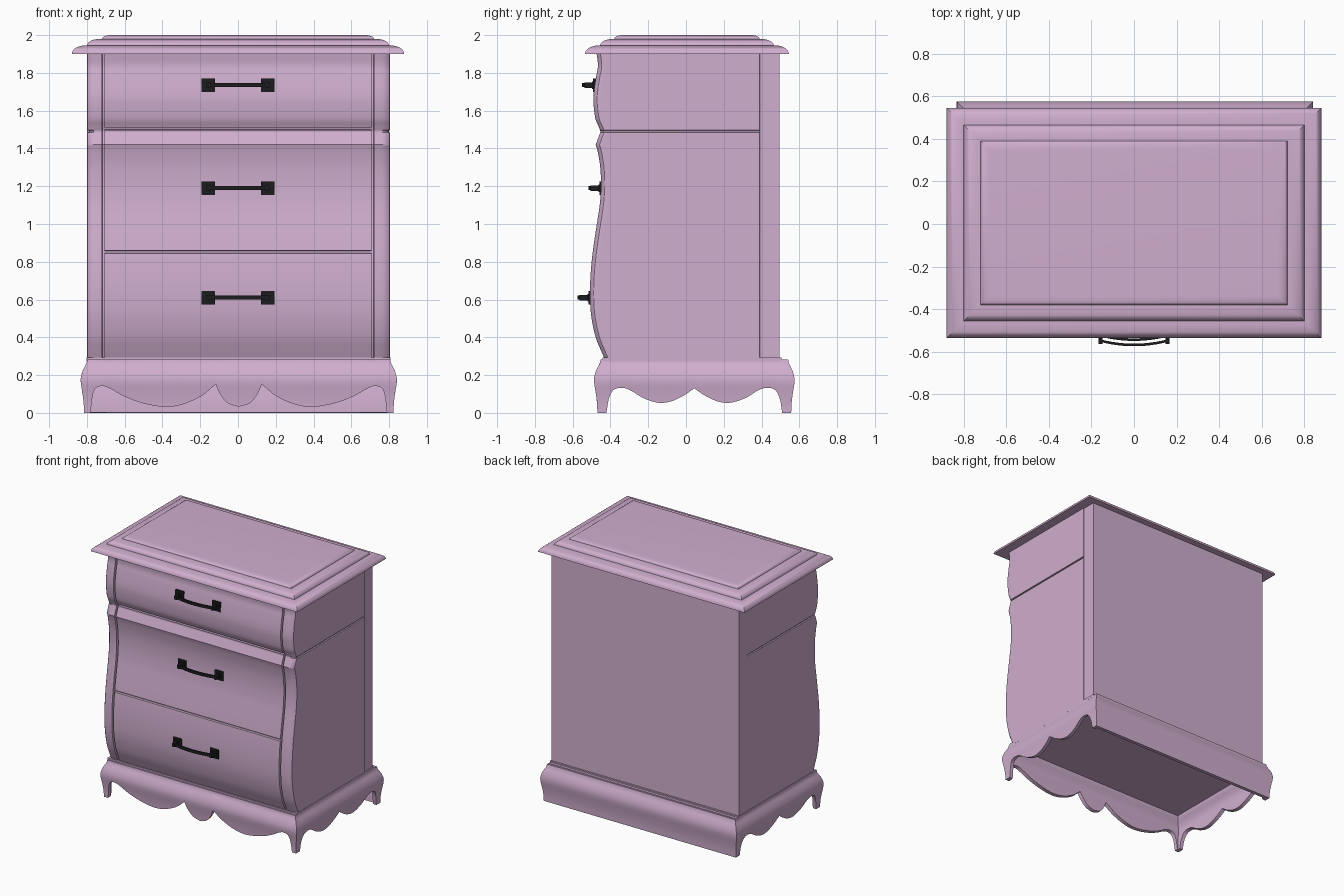
import bpy, bmesh, math
from mathutils import Vector

old = bpy.data.objects.get("Cube")
if old:
    bpy.data.objects.remove(old, do_unlink=True)


def material(name, rgb):
    m = bpy.data.materials.new(name)
    m.use_nodes = True
    m.diffuse_color = (*rgb, 1)
    bsdf = next(n for n in m.node_tree.nodes if n.type == 'BSDF_PRINCIPLED')
    bsdf.inputs["Base Color"].default_value = (*rgb, 1)
    return m


LILAC = material("lilac paint", (0.63, 0.425, 0.62))
BLACK = material("black metal", (0.012, 0.012, 0.014))


def smooth(ob, angle):
    bpy.ops.object.select_all(action='DESELECT')
    ob.select_set(True)
    bpy.context.view_layer.objects.active = ob
    bpy.ops.object.shade_smooth_by_angle(angle=math.radians(angle))


def finish(name, bm, mat, angle=30):
    me = bpy.data.meshes.new(name)
    bm.to_mesh(me)
    bm.free()
    ob = bpy.data.objects.new(name, me)
    bpy.context.collection.objects.link(ob)
    me.materials.append(mat)
    smooth(ob, angle)
    return ob


def loft(name, rings, mat, caps=True, angle=30):
    """Skin closed rings, listed bottom to top and counter-clockwise."""
    bm = bmesh.new()
    rows = [[bm.verts.new(p) for p in r] for r in rings]
    n = len(rows[0])
    for a, b in zip(rows, rows[1:]):
        for i in range(n):
            k = (i + 1) % n
            bm.faces.new((a[i], a[k], b[k], b[i]))
    if caps:
        bm.faces.new(rows[0][::-1])
        bm.faces.new(rows[-1])
    return finish(name, bm, mat, angle)


def add_box(bm, lo, hi):
    lo, hi = Vector(lo), Vector(hi)
    made = bmesh.ops.create_cube(bm, size=1)["verts"]
    bmesh.ops.scale(bm, vec=hi - lo, verts=made)
    bmesh.ops.translate(bm, vec=(lo + hi) / 2, verts=made)


def spline(pts, n=5):
    """Catmull-Rom curve through 2D points."""
    p = [Vector(q) for q in pts]
    p = [2 * p[0] - p[1]] + p + [2 * p[-1] - p[-2]]
    out = []
    for a, b, c, d in zip(p, p[1:], p[2:], p[3:]):
        for i in range(n):
            t = i / n
            out.append(0.5 * (2 * b + (c - a) * t + (2 * a - 5 * b + 4 * c - d) * t * t
                              + (3 * b - a - 3 * c + d) * t ** 3))
    return out + [p[-2]]


def interp(pts, v):
    """Linear lookup in a rising list of (key, value)."""
    for a, b in zip(pts, pts[1:]):
        if v <= b[0]:
            f = (v - a[0]) / max(b[0] - a[0], 1e-9)
            return a[1] + (b[1] - a[1]) * max(f, 0)
    return pts[-1][1]


def rect(hx, y0, y1, z):
    return [(-hx, y0, z), (hx, y0, z), (hx, y1, z), (-hx, y1, z)]


# Cabinet body: wavy front profile (z, y), drawers and corner posts in one loft
lower = spline([(0.285, -0.43), (0.33, -0.45), (0.40, -0.478), (0.50, -0.50), (0.60, -0.508),
                (0.72, -0.506), (0.85, -0.494), (1.0, -0.472), (1.1, -0.457), (1.2, -0.45),
                (1.3, -0.454), (1.38, -0.467), (1.42, -0.478)])
upper = spline([(1.49, -0.452), (1.52, -0.464), (1.56, -0.48), (1.64, -0.49), (1.70, -0.488),
                (1.78, -0.476), (1.84, -0.466), (1.91, -0.475)])
profile = lower + upper
drawer_gaps = [(0.846, 0.858), (1.499, 1.511)]
side_groove = (1.486, 1.496)
gaps = drawer_gaps + [side_groove]
levels = [p[0] for p in profile if not any(a - 0.003 < p[0] < b + 0.003 for a, b in gaps)]
for a, b in gaps:
    levels += [a - 0.001, a, b, b + 0.001]
BACK, GROOVE_END = 0.495, 0.39
rings = []
for z in sorted(levels):
    y = interp(profile, z)
    cut = 0.018 if any(a <= z <= b for a, b in drawer_gaps) else 0
    nick = 0.01 if side_groove[0] <= z <= side_groove[1] else 0
    side = 0.80 - nick
    half = [(0.706, y + cut), (0.708, y + 0.02), (0.718, y + 0.02), (0.72, y), (0.765, y),
            (0.785 - nick, y + 0.008), (side - 0.003, y + 0.02), (side, y + 0.035),
            (side, y + 0.045), (side, GROOVE_END), (0.80, GROOVE_END + 0.001), (0.80, BACK)]
    # the left side panel stands slightly proud of its back post
    left = [(px + (0.006 if px > 0.77 and py <= GROOVE_END else 0), py, z) for px, py in half]
    rings.append([(-px, py, z) for px, py in half[::-1]] + left)
loft("cabinet_body", rings, LILAC)

# Top: three stacked tiers with rounded edges
tiers = [(0.88, -0.535, 0.545, 1.90, 1.945, 0.07), (0.80, -0.455, 0.465, 1.945, 1.98, 0.07),
         (0.72, -0.38, 0.39, 1.98, 2.0, 0.045)]
for k, (hx, y0, y1, z0, z1, inset) in enumerate(tiers):
    rings = []
    for i in range(8):
        a = math.radians(90 * i / 7)
        d = inset * (1 - math.cos(a))
        rings.append(rect(hx - d, y0 + d, y1 - d, z0 + (z1 - z0) * math.sin(a)))
    loft("top_tier_%d" % (k + 1), rings, LILAC, angle=35)

# Plinth between body and skirt
bm = bmesh.new()
add_box(bm, (-0.803, -0.442, 0.272), (0.808, 0.505, 0.293))
add_box(bm, (-0.80, -0.44, 0.27), (0.805, 0.525, 0.283))
finish("plinth", bm, LILAC)

# Skirt with scalloped lower edge; the feet are its corners
HX, HY = 0.837, 0.531
bulge = spline([(0, -0.018), (0.05, -0.016), (0.10, -0.01), (0.17, 0), (0.215, -0.008),
                (0.25, -0.024), (0.265, -0.032), (0.282, -0.034)])
front_edge = (spline([(0, 0.033), (0.06, 0.052), (0.10, 0.10), (0.122, 0.15)], 4)
              + spline([(0.124, 0.15), (0.2, 0.09), (0.3, 0.046), (0.4, 0.032), (0.52, 0.052),
                        (0.62, 0.09), (0.69, 0.132), (0.73, 0.142), (0.768, 0.125),
                        (0.79, 0.07), (0.802, 0)], 4) + [Vector((HX, 0))])
side_edge = (spline([(0, 0.13), (0.06, 0.09), (0.13, 0.06), (0.2, 0.054), (0.28, 0.08),
                     (0.34, 0.118), (0.385, 0.133), (0.435, 0.12), (0.466, 0.07),
                     (0.482, 0)], 4) + [Vector((HY, 0))])
back_edge = [Vector((HX * i / 4, 0)) for i in range(5)]


def both_ways(edge, size):
    e = [(p[0] / size, max(p[1], 0)) for p in edge]
    return [(-u, z) for u, z in e[:0:-1]] + e[:-1]


columns = []
for edge, size, place in ((front_edge, HX, lambda u, x, y: (u * x, -y)),
                          (side_edge, HY, lambda u, x, y: (x, u * y)),
                          (back_edge, HX, lambda u, x, y: (-u * x, y)),
                          (side_edge, HY, lambda u, x, y: (-x, -u * y))):
    columns += [(u, z, place) for u, z in both_ways(edge, size)]
rings = []
ROWS = 16
for j in range(ROWS + 1):
    ring = []
    for u, z0, place in columns:
        z = z0 + (0.282 - z0) * j / ROWS
        o = interp(bulge, z)
        x, y = place(u, HX + o, HY + o)
        ring.append((x + 0.004, y + 0.044, z))
    rings.append(ring)
skirt = loft("scalloped_skirt", rings, LILAC, caps=False)
mod = skirt.modifiers.new("thickness", 'SOLIDIFY')
mod.thickness, mod.offset, mod.use_even_offset = 0.028, -1, True
bpy.ops.object.modifier_move_to_index(modifier=mod.name, index=0)
bpy.ops.object.modifier_apply(modifier=mod.name)
smooth(skirt, 35)

# Drawer handles: square plates, posts and a bowed bar
for name, z in (("upper", 1.735), ("middle", 1.19), ("lower", 0.61)):
    y = interp(profile, z)
    bm = bmesh.new()
    for s in (-1, 1):
        x = s * 0.157
        add_box(bm, (x - 0.035, y - 0.008, z - 0.036), (x + 0.035, y + 0.01, z + 0.036))
        add_box(bm, (x - 0.02, y - 0.014, z - 0.02), (x + 0.02, y, z + 0.02))
        add_box(bm, (x - 0.01, y - 0.055, z - 0.014), (x + 0.01, y, z + 0.014))
    steps = 12
    rows = []
    for i in range(steps + 1):
        t = 2 * i / steps - 1
        yb = y - 0.04 - 0.02 * (1 - t * t)
        rows.append([bm.verts.new((t * 0.157, yb + dy, z + dz)) for dy, dz in
                     ((-0.006, -0.011), (0.006, -0.011), (0.006, 0.011), (-0.006, 0.011))])
    for a, b in zip(rows, rows[1:]):
        for i in range(4):
            k = (i + 1) % 4
            bm.faces.new((a[i], a[k], b[k], b[i]))
    bmesh.ops.recalc_face_normals(bm, faces=bm.faces)
    finish(name + "_drawer_handle", bm, BLACK)
